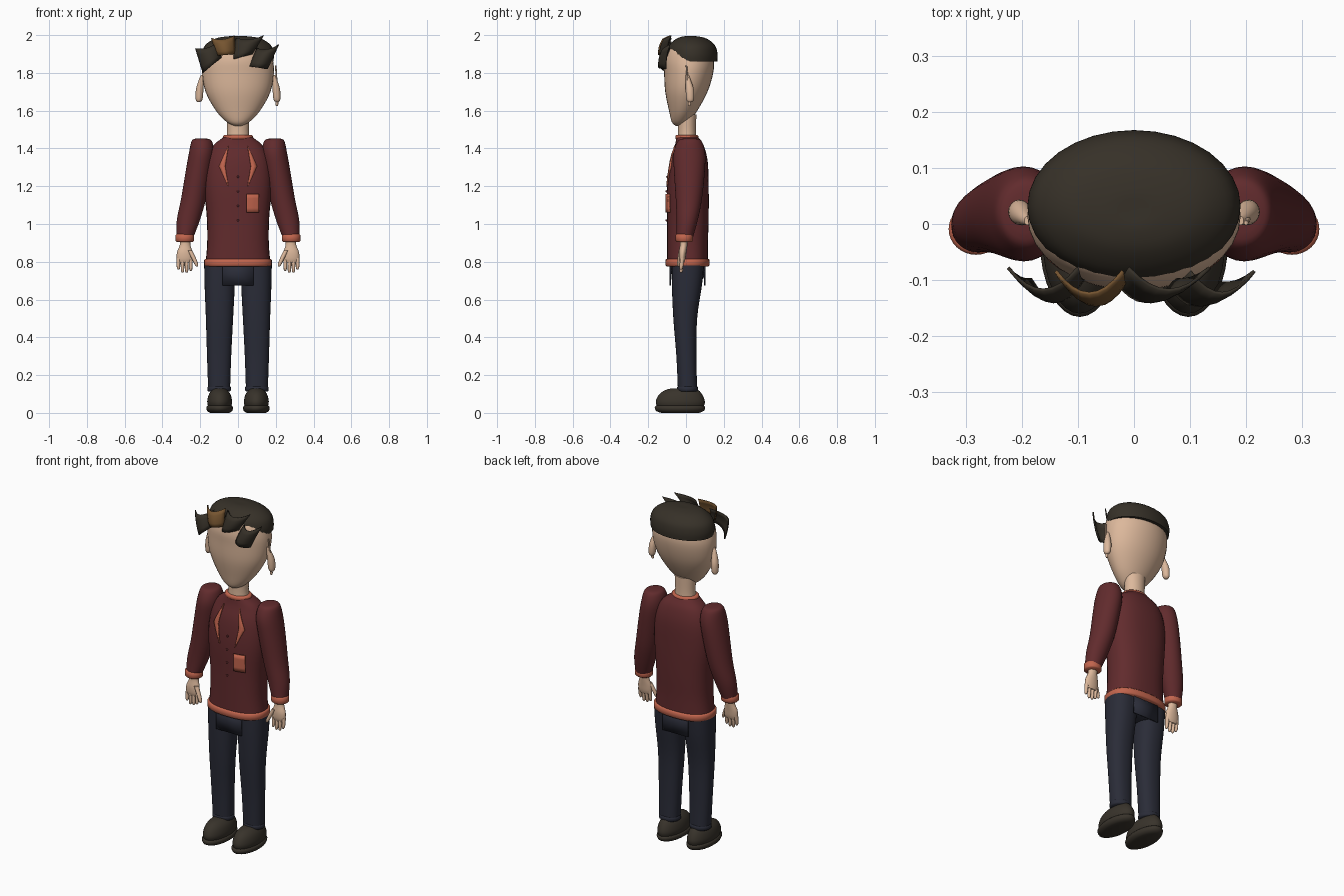
import bpy, bmesh
from math import cos, sin, pi, copysign, radians
from mathutils import Vector

if "Cube" in bpy.data.objects:
    bpy.data.objects.remove(bpy.data.objects["Cube"])


def material(name, r, g, b):
    m = bpy.data.materials.new(name)
    m.use_nodes = True
    m.diffuse_color = (r, g, b, 1)
    bsdf = m.node_tree.nodes["Principled BSDF"]
    bsdf.inputs["Base Color"].default_value = (r, g, b, 1)
    bsdf.inputs["Roughness"].default_value = 0.8
    return m


SKIN = material("skin", .72, .48, .33)
MAROON = material("maroon knit", .12, .024, .026)
ORANGE = material("orange trim", .54, .13, .075)
DENIM = material("dark denim", .023, .025, .039)
HAIR = material("dark hair", .037, .03, .021)
BROWN = material("brown lock", .18, .09, .03)
SHOE = material("shoe leather", .04, .033, .024)


def finish(name, bm, mat, angle=50):
    bmesh.ops.recalc_face_normals(bm, faces=bm.faces)
    me = bpy.data.meshes.new(name)
    bm.to_mesh(me)
    bm.free()
    me.materials.append(mat)
    ob = bpy.data.objects.new(name, me)
    bpy.context.collection.objects.link(ob)
    bpy.ops.object.select_all(action="DESELECT")
    bpy.context.view_layer.objects.active = ob
    ob.select_set(True)
    bpy.ops.object.shade_smooth_by_angle(angle=radians(angle))
    return ob


def spline(rings, steps):
    """Smoothly interpolate a list of ring settings."""
    pts = [Vector(r) for r in rings]
    out = []
    for i in range(len(pts) - 1):
        a, b = pts[i], pts[i + 1]
        p = pts[max(i - 1, 0)]
        n = pts[min(i + 2, len(pts) - 1)]
        for k in range(steps):
            t = k / steps
            out.append(a + (b - p) * (t / 2)
                       + (p * 2 - a * 5 + b * 4 - n) * (t * t / 2)
                       + (a * 3 - p - b * 3 + n) * (t ** 3 / 2))
    return out + [pts[-1]]


def loft(name, rings, mat, side=1, steps=4, seg=32, power=2.0):
    """Rings are (x centre, y centre, z, x radius, y radius)."""
    bm = bmesh.new()
    loops = []
    for cx, cy, z, rx, ry in spline(rings, steps):
        loop = []
        for k in range(seg):
            a = 2 * pi * k / seg
            c, s = cos(a), sin(a)
            x = cx + rx * copysign(abs(c) ** (2 / power), c)
            y = cy + ry * copysign(abs(s) ** (2 / power), s)
            loop.append(bm.verts.new((side * x, y, z)))
        loops.append(loop)
    for a, b in zip(loops, loops[1:]):
        for k in range(seg):
            j = (k + 1) % seg
            bm.faces.new((a[k], a[j], b[j], b[k]))
    bm.faces.new(loops[0])
    bm.faces.new(loops[-1])
    return finish(name, bm, mat)


def band(name, x, y, z0, z1, rx, ry, mat, side=1, power=2.0):
    """A short rounded ring, for cuffs and hems."""
    e = .006
    return loft(name, [(x, y, z0, rx - e, ry - e), (x, y, z0 + e, rx, ry),
                       (x, y, z1 - e, rx, ry), (x, y, z1, rx - e, ry - e)],
                mat, side, 1, power=power)


def sheet(name, fn, mat, thick, nu=8, nv=4):
    """A thin curved plate from a function of u and v."""
    bm = bmesh.new()
    grid = [[bm.verts.new(fn(i / nu, j / nv)) for i in range(nu + 1)]
            for j in range(nv + 1)]
    for a, b in zip(grid, grid[1:]):
        for i in range(nu):
            bm.faces.new((a[i], a[i + 1], b[i + 1], b[i]))
    ob = finish(name, bm, mat)
    mod = ob.modifiers.new("thickness", "SOLIDIFY")
    mod.thickness = thick
    mod.offset = 0
    return ob


# Head, neck and hair cap
loft("head", [(0, -.035, 1.52, .02, .02), (0, -.03, 1.54, .06, .045),
              (0, -.015, 1.6, .117, .075), (0, .002, 1.7, .172, .112),
              (0, .014, 1.8, .19, .13), (0, .014, 1.87, .184, .132),
              (0, .01, 1.93, .16, .108), (0, .02, 1.965, .1, .07)], SKIN)
loft("neck", [(0, .005, 1.44, .062, .05), (0, .005, 1.5, .058, .048),
              (0, .005, 1.58, .062, .05)], SKIN)
loft("hair_cap", [(0, .032, 1.86, .187, .134), (0, .032, 1.9, .19, .135),
                  (0, .032, 1.945, .175, .122), (0, .03, 1.98, .125, .082),
                  (0, .025, 1.993, .06, .04), (0, .025, 1.994, .01, .01)], HAIR)

# Fringe locks: corners run top left, top right, bottom right, bottom left
LOCKS = [
    ("fringe_lock_right", HAIR, (-.225, 1.93), (-.1, 1.965), (-.09, 1.88), (-.185, 1.8)),
    ("fringe_lock_brown", BROWN, (-.14, 1.985), (-.02, 1.998), (-.015, 1.9), (-.115, 1.89)),
    ("fringe_lock_middle", HAIR, (-.01, 1.985), (.135, 1.998), (.075, 1.9), (-.035, 1.87)),
    ("fringe_lock_left", HAIR, (.1, 1.93), (.215, 1.95), (.155, 1.82), (.06, 1.835)),
]
for i, (name, mat, tl, tr, br, bl) in enumerate(LOCKS):
    def lock(u, v):
        top = Vector(tl).lerp(Vector(tr), u)
        low = Vector(bl).lerp(Vector(br), u)
        p = top.lerp(low, v)
        dip = .015 * (1 - (2 * u - 1) ** 2)
        y = -.148 + .04 * (2 * u - 1) ** 2 + .03 * (1 - v) ** 2 + .01 * v - .006 * (i % 2)
        return p.x, y, p.y - dip * (1 - v)
    sheet(name, lock, mat, .006)

# Knitted top with collar and hem
torso = loft("torso", [(0, .008, .79, .172, .108), (0, .008, .9, .163, .108),
                       (0, .01, 1.03, .165, .11), (0, .01, 1.2, .178, .11),
                       (0, .015, 1.33, .168, .1), (0, .018, 1.41, .135, .078),
                       (0, .01, 1.45, .09, .062), (0, .005, 1.465, .068, .055)],
             MAROON, power=2.4)
band("collar", 0, .005, 1.447, 1.472, .079, .061, ORANGE)
band("hem", 0, .008, .775, .815, .18, .117, ORANGE, power=2.4)

bpy.context.view_layer.update()


def chest(x, z, lift=.003):
    """Point just in front of the torso."""
    hit, pos, _, _ = torso.ray_cast(Vector((x, -1, z)), Vector((0, 1, 0)))
    return x, (pos.y if hit else 0) - lift, z


# Lapels, pocket and buttons
for side, label in ((1, "left"), (-1, "right")):
    def lapel(u, v):
        w = 1 - abs(2 * v - 1)
        return chest(side * (.05 + w * (.018 + .032 * u)), 1.415 - .22 * v)
    sheet(label + "_lapel", lapel, ORANGE, .008, 2, 12)
sheet("pocket", lambda u, v: chest(.045 + .065 * u, 1.16 - .1 * v, .006), ORANGE, .009)
for i in range(4):
    bm = bmesh.new()
    bmesh.ops.create_uvsphere(bm, u_segments=10, v_segments=6, radius=.006)
    bmesh.ops.translate(bm, verts=bm.verts, vec=chest(0, 1.25 - .077 * i))
    finish("button_%d" % (i + 1), bm, MAROON)

# Seat of the trousers with front and back panels
loft("trouser_seat", [(0, .01, .69, .1, .06), (0, .01, .72, .165, .085),
                      (0, .01, .8, .165, .095)], DENIM, power=2.4)
for label, y in (("front", -.083), ("back", .098)):
    sheet(label + "_trouser_panel",
          lambda u, v: (-.083 + .166 * u, y, .79 - .115 * v), DENIM, .008, 2, 2)

for side, label in ((1, "left"), (-1, "right")):
    # Ear
    loft(label + "_ear", [(.208, .022, 1.645, .008, .01), (.206, .022, 1.66, .018, .02),
                          (.203, .02, 1.71, .02, .022), (.195, .012, 1.76, .014, .014),
                          (.19, .006, 1.79, .006, .008)], SKIN, side, seg=16)
    # Sleeve and cuff
    loft(label + "_sleeve", [(.195, .02, 1.452, .03, .035), (.192, .02, 1.44, .053, .062),
                             (.193, .018, 1.38, .066, .083), (.208, .018, 1.285, .068, .082),
                             (.236, .015, 1.13, .066, .069), (.263, .006, 1.02, .061, .056),
                             (.281, -.007, .93, .045, .044)], MAROON, side)
    band(label + "_cuff", .282, -.009, .905, .947, .049, .046, ORANGE, side)
    # Hand
    loft(label + "_palm", [(.28, -.01, .925, .028, .022), (.28, -.012, .89, .028, .02),
                           (.282, -.018, .85, .041, .02), (.282, -.02, .815, .042, .017),
                           (.282, -.02, .795, .034, .011)], SKIN, side, seg=16)
    for k in range(4):
        x, drop = .25 + .0215 * k, (.752, .742, .742, .758)[k]
        loft("%s_finger_%d" % (label, k + 1),
             [(x, -.02, .82, .0105, .012), (x + .001, -.024, .78, .0095, .0105),
              (x, -.026, drop + .008, .008, .009), (x, -.026, drop, .003, .004)],
             SKIN, side, 2, 10)
    loft(label + "_thumb", [(.255, -.025, .86, .013, .014), (.235, -.033, .82, .012, .012),
                            (.221, -.038, .788, .01, .01), (.217, -.04, .775, .004, .005)],
         SKIN, side, 3, 10)
    # Trouser leg and its cuff
    loft(label + "_trouser_leg", [(.098, .01, .79, .081, .085), (.097, .005, .68, .08, .08),
                                  (.098, -.004, .5, .072, .063), (.1, .002, .3, .064, .053),
                                  (.1, .008, .125, .058, .051)], DENIM, side, power=2.3)
    band(label + "_trouser_cuff", .1, .008, .112, .142, .062, .055, DENIM, side)
    # Shoe
    loft(label + "_shoe_upper", [(.097, -.03, .03, .06, .122), (.097, -.03, .06, .066, .13),
                                 (.097, -.028, .1, .056, .112), (.097, -.02, .125, .034, .078),
                                 (.097, -.018, .13, .012, .03)], SHOE, side)
    loft(label + "_shoe_sole", [(.097, -.03, 0, .05, .1), (.097, -.032, .01, .066, .126),
                                (.097, -.032, .028, .071, .134), (.097, -.032, .038, .064, .126)],
         SHOE, side, 2)

# Earring on the left ear
loft("earring_rod", [(.2, .002, 1.84, .004, .004), (.205, .01, 1.74, .005, .005)],
     SKIN, 1, 1, 8)
loft("earring_drop", [(.206, .018, 1.625, .004, .004), (.206, .018, 1.635, .008, .008),
                      (.206, .018, 1.66, .005, .005)], SKIN, 1, 2, 10)
